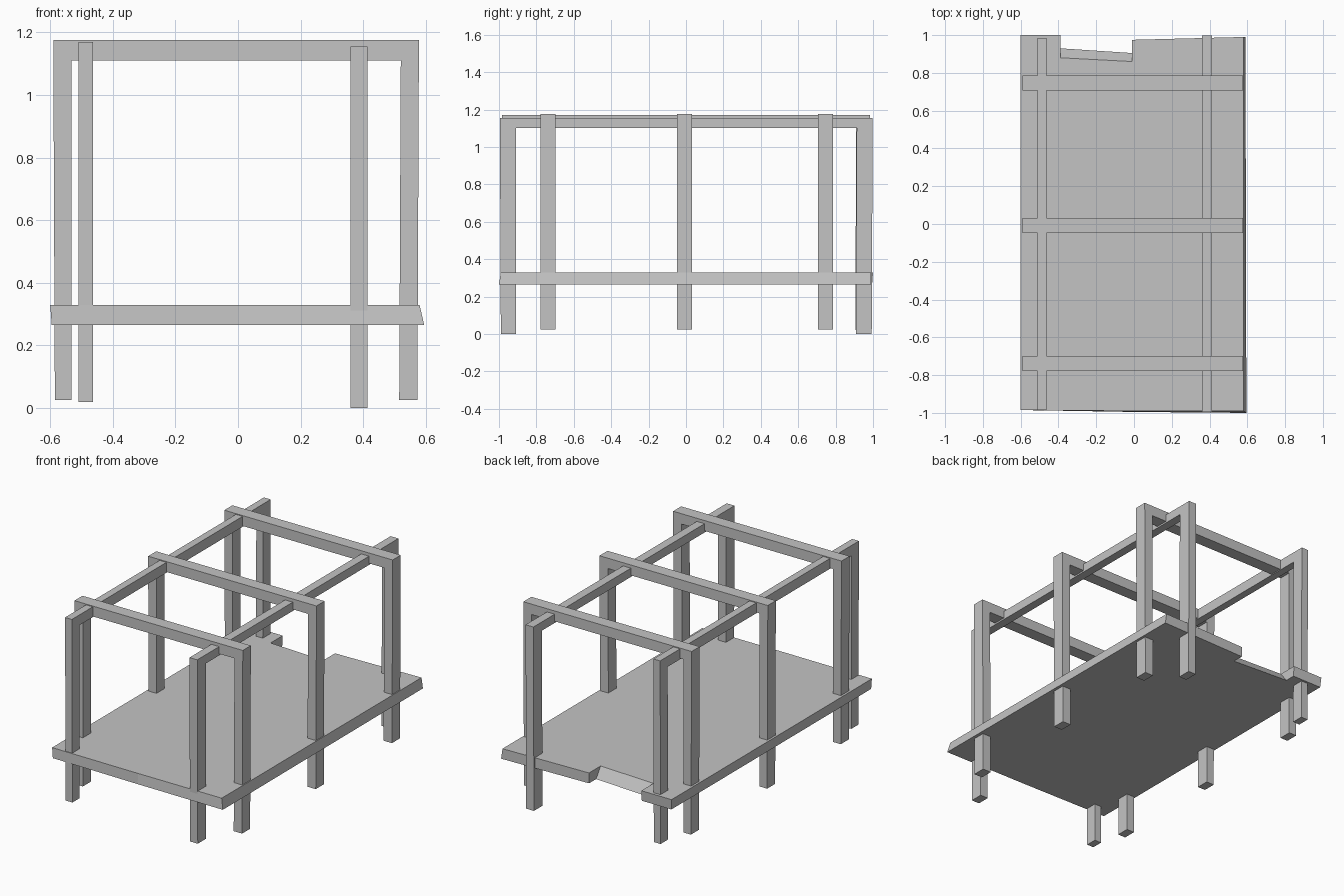
import bpy, bmesh

cube = bpy.data.objects.get("Cube")
if cube:
    bpy.data.objects.remove(cube, do_unlink=True)

# One plain grey for everything
GREY = (0.55, 0.55, 0.55, 1.0)
mat = bpy.data.materials.new("plain_grey")
mat.use_nodes = True
mat.diffuse_color = GREY
mat.node_tree.nodes["Principled BSDF"].inputs["Base Color"].default_value = GREY


def loft(name, start, end):
    """Solid between two matching outlines."""
    bm = bmesh.new()
    a = [bm.verts.new(p) for p in start]
    b = [bm.verts.new(p) for p in end]
    bm.faces.new(a)
    bm.faces.new(b)
    for i in range(len(a)):
        j = (i + 1) % len(a)
        bm.faces.new((a[i], a[j], b[j], b[i]))
    bmesh.ops.recalc_face_normals(bm, faces=bm.faces)
    mesh = bpy.data.meshes.new(name)
    bm.to_mesh(mesh)
    bm.free()
    mesh.materials.append(mat)
    obj = bpy.data.objects.new(name, mesh)
    bpy.context.collection.objects.link(obj)
    return obj


def portal(name, low, high, post, foot, top, beam, near, far, along_y=False):
    """Two posts joined by a top beam, cut from one bent profile."""
    flare = 0.005
    under = top - beam
    outline = [(low + flare, foot), (low, top), (high, top), (high - flare, foot),
               (high - post - flare, foot), (high - post, under),
               (low + post, under), (low + post, foot)]

    def place(u, v, z):
        return (v, u, z) if along_y else (u, v, z)

    return loft(name, [place(u, near, z) for u, z in outline],
                [place(u, far, z) for u, z in outline])


# Floor slab with a sloped notch in its back edge
back_top = [(-0.39, 1.0), (-0.39, 0.88), (-0.01, 0.86), (-0.01, 0.975), (0.58, 0.99)]
back_low = [(-0.39, 0.995), (-0.39, 0.93), (-0.01, 0.905), (-0.01, 0.975), (0.59, 0.99)]
front_top = [(0.58, -0.99), (0.0, -0.99), (-0.6, -0.985), (-0.6, 1.0)]
front_low = [(0.595, -1.0), (0.0, -0.995), (-0.595, -0.985), (-0.595, 0.995)]
loft("floor_slab", [(x, y, 0.33) for x, y in back_top + front_top],
     [(x, y, 0.265) for x, y in back_low + front_low])

# Frames crossing the width
for label, y in (("front", -0.738), ("middle", -0.008), ("back", 0.747)):
    portal(label + "_cross_frame", -0.59, 0.578, 0.058, 0.025, 1.175, 0.065,
           y - 0.04, y + 0.04)

# Frames running the length
portal("right_long_frame", -0.985, 0.985, 0.075, 0.02, 1.17, 0.065,
       -0.51, -0.463, along_y=True)
portal("left_long_frame", -0.995, 0.998, 0.085, 0.0, 1.155, 0.055,
       0.36, 0.414, along_y=True)
